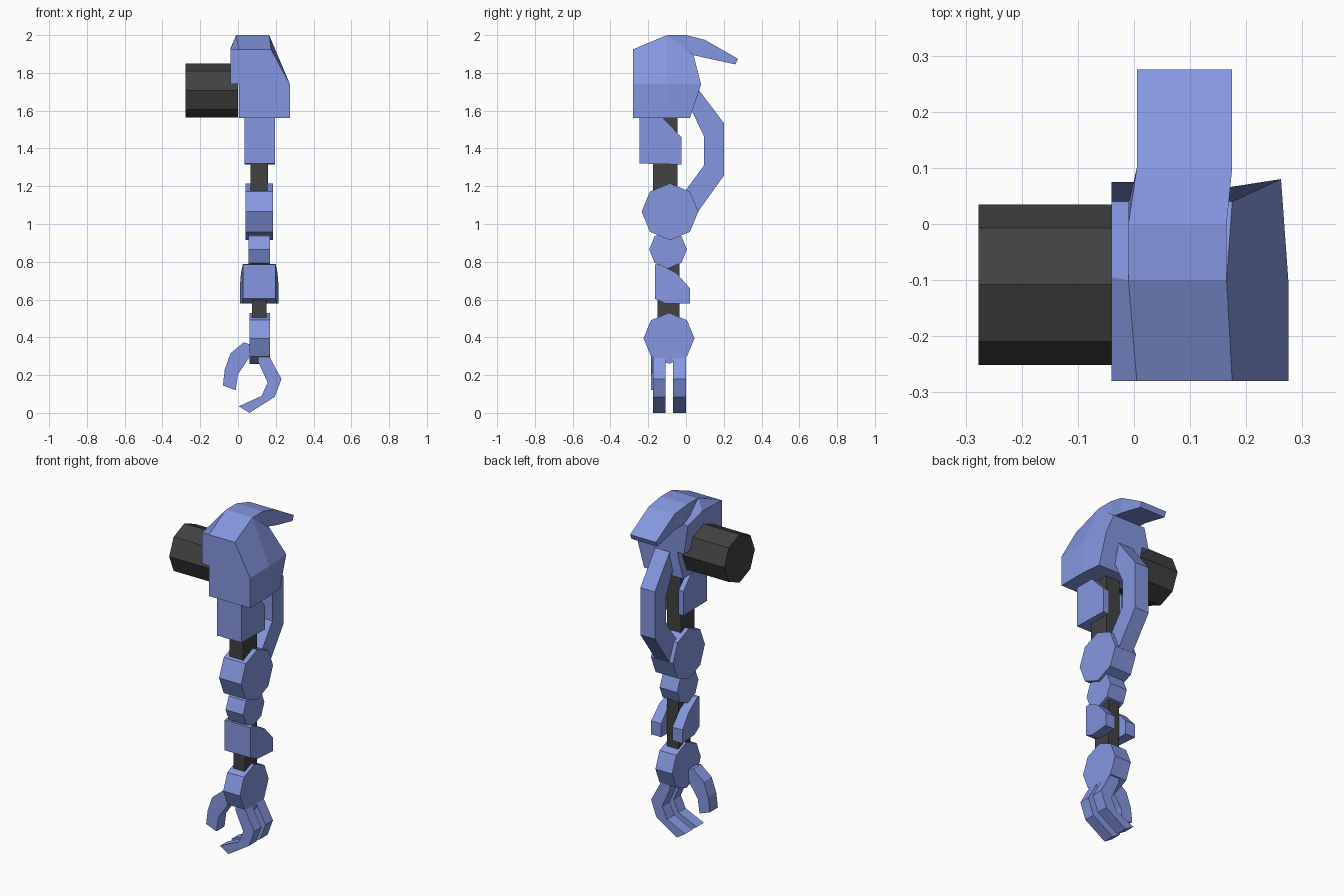
import bpy, bmesh, math


def material(name, color):
    m = bpy.data.materials.new(name)
    m.diffuse_color = (*color, 1)
    return m


BLUE = material("periwinkle_blue", (0.235, 0.31, 0.75))
DARK = material("dark_grey", (0.054, 0.054, 0.054))


def finish(name, bm, mat):
    bmesh.ops.recalc_face_normals(bm, faces=bm.faces)
    mesh = bpy.data.meshes.new(name)
    bm.to_mesh(mesh)
    bm.free()
    mesh.materials.append(mat)
    ob = bpy.data.objects.new(name, mesh)
    bpy.context.collection.objects.link(ob)
    return ob


def loft(name, rings, mat):
    """Skin a list of equal-length rings and cap both ends."""
    bm = bmesh.new()
    vs = [[bm.verts.new(p) for p in r] for r in rings]
    n = len(rings[0])
    for a, b in zip(vs, vs[1:]):
        for i in range(n):
            bm.faces.new((a[i], a[(i + 1) % n], b[(i + 1) % n], b[i]))
    bm.faces.new(vs[0])
    bm.faces.new(vs[-1])
    return finish(name, bm, mat)


def side_plate(name, yz, x0, x1, mat):
    """Extrude a side profile along x."""
    return loft(name, [[(x, y, z) for y, z in yz] for x in (x0, x1)], mat)


def front_plate(name, xz, y0, y1, mat):
    """Extrude a front profile along y."""
    return loft(name, [[(x, y, z) for x, z in xz] for y in (y0, y1)], mat)


def octagon(cy, cz, r):
    return [(cy + r * math.cos(i * math.pi / 4), cz + r * math.sin(i * math.pi / 4))
            for i in range(8)]


def box(name, x0, x1, y0, y1, z0, z1, mat):
    return side_plate(name, [(y0, z0), (y1, z0), (y1, z1), (y0, z1)], x0, x1, mat)


# Shoulder axle and the inner arm rods
side_plate("shoulder_axle", octagon(-0.108, 1.708, 0.143), -0.277, 0.0, DARK)
box("upper_rod", 0.065, 0.157, -0.175, -0.045, 1.0, 1.58, DARK)
box("lower_rod", 0.075, 0.15, -0.15, -0.035, 0.4, 0.87, DARK)

# Shoulder armour, lofted from front to back
loft("shoulder_armour", [
    [(-0.04, -0.28, 1.74), (-0.04, -0.28, 1.925), (0.005, -0.28, 1.925), (0.175, -0.28, 1.925),
     (0.275, -0.28, 1.74), (0.275, -0.28, 1.56), (0.005, -0.28, 1.56), (0.005, -0.28, 1.74)],
    [(-0.04, -0.095, 1.74), (-0.04, -0.095, 1.93), (-0.01, -0.1, 2.0), (0.165, -0.1, 2.0),
     (0.275, -0.1, 1.74), (0.275, -0.1, 1.56), (0.005, -0.1, 1.56), (0.005, -0.1, 1.74)],
    [(-0.04, 0.075, 1.74), (-0.04, 0.04, 1.895), (0.005, 0.04, 1.895), (0.175, 0.04, 1.895),
     (0.262, 0.08, 1.74), (0.262, 0.02, 1.56), (0.005, 0.02, 1.56), (0.005, 0.075, 1.74)],
], BLUE)

# Swept fin on top of the shoulder: (y, top z, bottom z, left x, right x)
loft("shoulder_fin", [
    [(a, y0, t), (b, y0, t), (b, y1, u), (a, y1, u)]
    for y0, t, y1, u, a, b in (
        (-0.1, 2.0, -0.098, 1.96, -0.01, 0.165),
        (0.0, 2.0, 0.035, 1.895, -0.01, 0.165),
        (0.1, 1.975, 0.1, 1.88, 0.005, 0.175),
        (0.275, 1.875, 0.262, 1.845, 0.005, 0.175))
], BLUE)

# Curved strut behind the elbow
side_plate("elbow_strut", [
    (0.06, 1.72), (0.2, 1.535), (0.2, 1.255), (0.06, 1.06),
    (0.0, 1.18), (0.095, 1.31), (0.095, 1.465), (0.03, 1.6)], 0.065, 0.16, BLUE)

# Upper arm guard: front plate with two side walls
upper = [(-0.245, 1.57), (-0.245, 1.32), (-0.025, 1.315), (-0.025, 1.46), (-0.13, 1.57)]
side_plate("upper_guard_left", upper, 0.035, 0.066, BLUE)
side_plate("upper_guard_right", upper, 0.156, 0.195, BLUE)
box("upper_guard_front", 0.066, 0.156, -0.245, -0.17, 1.32, 1.57, BLUE)

# Joints
for name, cy, cz, r, x0, x1 in (
        ("elbow_joint", -0.085, 1.065, 0.15, 0.04, 0.185),
        ("forearm_joint", -0.095, 0.865, 0.1, 0.055, 0.17),
        ("wrist_joint", -0.09, 0.395, 0.135, 0.06, 0.17)):
    side_plate(name, octagon(cy, cz, r), x0, x1, BLUE)

# Forearm guard: front plate with two flared, mirrored walls
MID = 0.1125
for side, s in (("left", -1), ("right", 1)):
    inner = [(-0.165, 0.785), (-0.165, 0.605), (-0.11, 0.58), (0.02, 0.58),
             (0.02, 0.66), (-0.05, 0.74), (-0.14, 0.787)]
    outer = [0.085, 0.085, 0.092, 0.103, 0.103, 0.097, 0.087]
    loft("forearm_guard_" + side, [
        [(MID + s * 0.037, y, z) for y, z in inner],
        [(MID + s * w, y, z) for (y, z), w in zip(inner, outer)]], BLUE)
side_plate("forearm_guard_front", [(-0.165, 0.785), (-0.165, 0.605), (-0.13, 0.59), (-0.13, 0.785)],
           MID - 0.037, MID + 0.037, BLUE)

# Claw: two matching fingers and a thumb
finger = [(0.165, 0.30), (0.23, 0.18), (0.195, 0.085), (0.06, 0.0),
          (0.005, 0.035), (0.125, 0.09), (0.157, 0.16), (0.105, 0.275), (0.105, 0.32)]
front_plate("front_finger", finger, -0.175, -0.108, BLUE)
front_plate("rear_finger", finger, -0.07, 0.0, BLUE)
thumb = [(-0.08, 0.145), (-0.012, 0.12), (0.0, 0.205), (0.055, 0.285),
         (0.075, 0.36), (0.03, 0.373), (-0.04, 0.315), (-0.07, 0.23)]
front_plate("thumb", thumb, -0.185, -0.11, BLUE)
